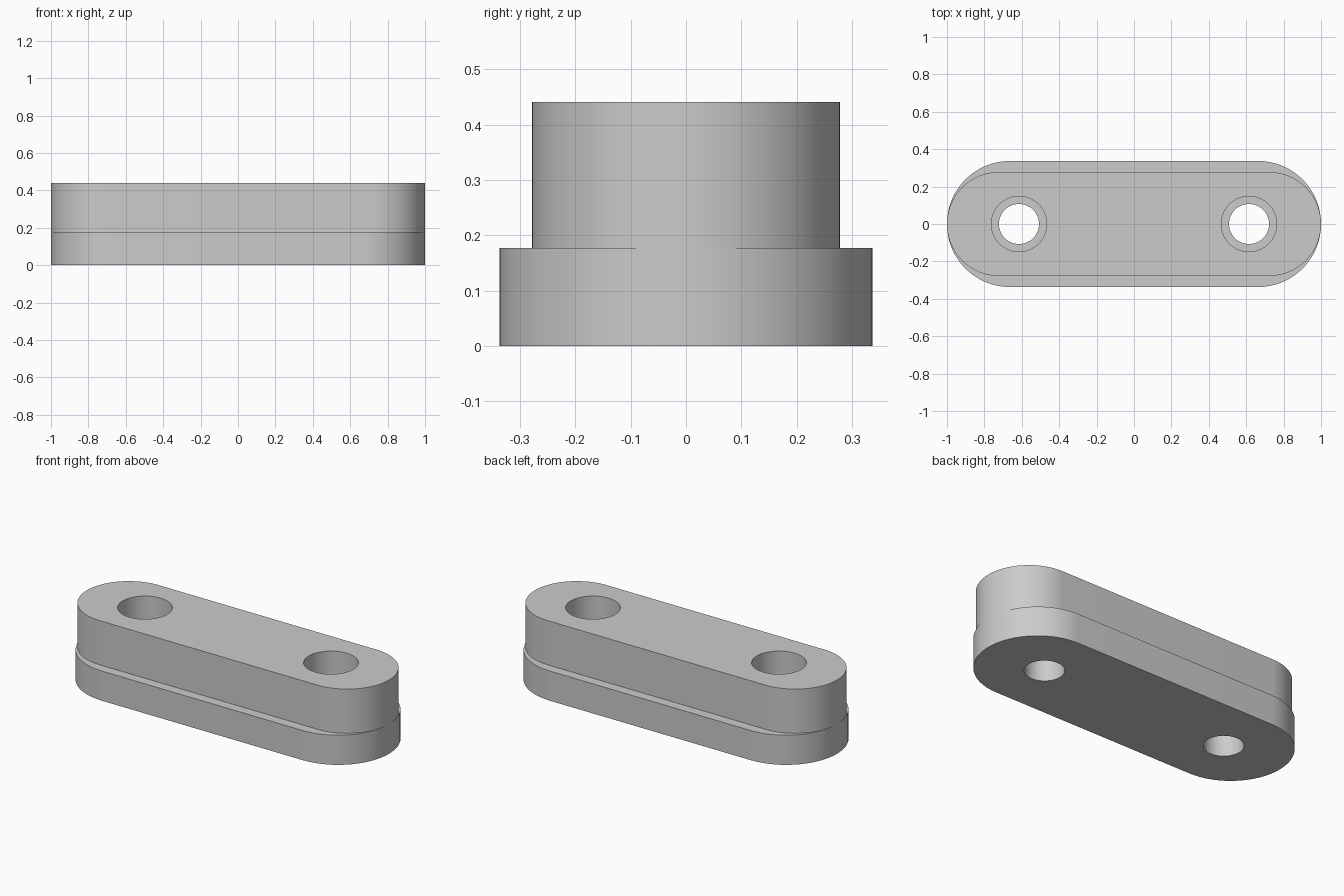
import bpy, bmesh
from math import pi, cos, sin, radians

cube = bpy.data.objects.get("Cube")
if cube:
    bpy.data.objects.remove(cube, do_unlink=True)

STEP_Z, TOP_Z = 0.177, 0.441
LOWER_R, UPPER_R = 0.337, 0.278
BORE_X, BORE_R, COUNTERBORE_R = 0.615, 0.107, 0.148
HALF_STEPS = 48

grey = bpy.data.materials.new("plain_grey")
grey.use_nodes = True
colour = (0.6, 0.6, 0.6, 1)
grey.diffuse_color = colour
grey.node_tree.nodes["Principled BSDF"].inputs["Base Color"].default_value = colour

bm = bmesh.new()


def slot_ring(radius, spread, z, x=0):
    """Closed outline of two half circles, spread apart along x."""
    ring = []
    for side in (1, -1):
        for i in range(HALF_STEPS + 1):
            a = -side * pi / 2 + pi * i / HALF_STEPS
            ring.append(bm.verts.new((x + side * spread + radius * cos(a), radius * sin(a), z)))
    return ring


def bridge(rings):
    """Join successive outlines with walls and ledges."""
    for low, high in zip(rings, rings[1:]):
        for i in range(len(low)):
            j = (i + 1) % len(low)
            bm.faces.new((low[i], low[j], high[j], high[i]))


# Outer walls and the narrow ledge; both rounded ends reach the same tip
bridge([slot_ring(r, 1 - r, z) for r, z in
        ((LOWER_R, 0), (LOWER_R, STEP_Z), (UPPER_R, STEP_Z), (UPPER_R, TOP_Z))])

# Two stepped screw bores
for x in (-BORE_X, BORE_X):
    bridge([slot_ring(r, 0, z, x) for r, z in
            ((BORE_R, 0), (BORE_R, STEP_Z), (COUNTERBORE_R, STEP_Z), (COUNTERBORE_R, TOP_Z))])

bmesh.ops.remove_doubles(bm, verts=bm.verts[:], dist=1e-5)

# Flat bottom and top, open at the bores
for z in (0, TOP_Z):
    rim = [e for e in bm.edges if e.is_boundary and all(abs(v.co.z - z) < 1e-4 for v in e.verts)]
    bmesh.ops.triangle_fill(bm, edges=rim, use_beauty=True, normal=(0, 0, 1 if z else -1))

bmesh.ops.recalc_face_normals(bm, faces=bm.faces[:])

mesh = bpy.data.meshes.new("stepped_plate")
bm.to_mesh(mesh)
bm.free()
mesh.materials.append(grey)
plate = bpy.data.objects.new("stepped_plate", mesh)
bpy.context.collection.objects.link(plate)

bpy.ops.object.select_all(action="DESELECT")
plate.select_set(True)
bpy.context.view_layer.objects.active = plate
bpy.ops.object.shade_smooth_by_angle(angle=radians(30))
